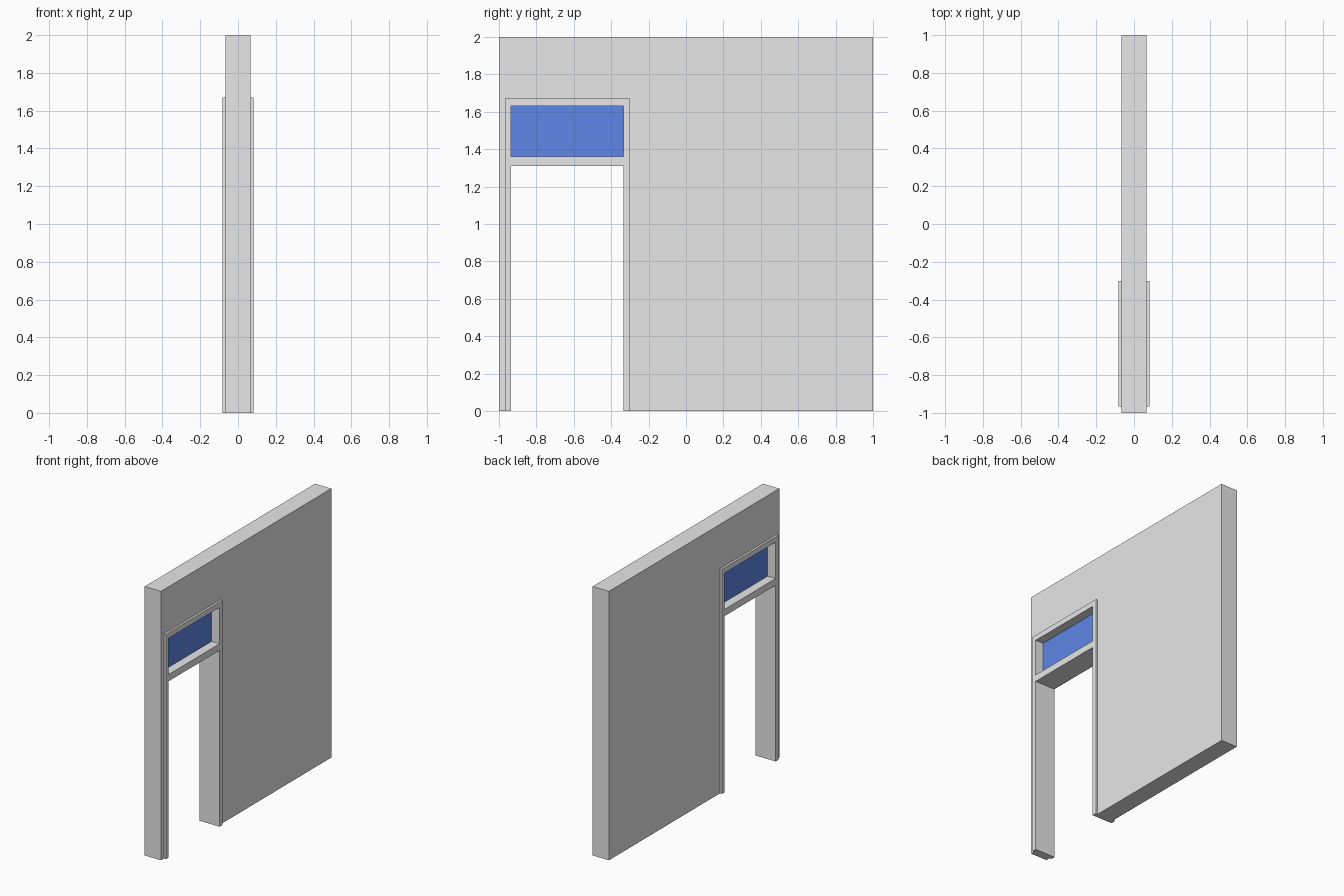
import bpy
import bmesh

if "Cube" in bpy.data.objects:
    bpy.data.objects.remove(bpy.data.objects["Cube"])


def material(name, rgb):
    m = bpy.data.materials.new(name)
    m.diffuse_color = (*rgb, 1.0)
    m.use_nodes = True
    m.node_tree.nodes["Principled BSDF"].inputs["Base Color"].default_value = m.diffuse_color
    return m


grey = material("plaster grey", (0.8, 0.8, 0.8))
blue = material("glass blue", (0.14, 0.30, 1.0))


def slab(name, outline, half_depth, mat):
    """Extrude a (y, z) outline along x, centred on x = 0."""
    bm = bmesh.new()
    face = bm.faces.new([bm.verts.new((-half_depth, y, z)) for y, z in outline])
    new = bmesh.ops.extrude_face_region(bm, geom=[face])["geom"]
    verts = [v for v in new if isinstance(v, bmesh.types.BMVert)]
    bmesh.ops.translate(bm, verts=verts, vec=(2 * half_depth, 0, 0))
    bmesh.ops.recalc_face_normals(bm, faces=bm.faces)
    mesh = bpy.data.meshes.new(name)
    bm.to_mesh(mesh)
    bm.free()
    mesh.materials.append(mat)
    ob = bpy.data.objects.new(name, mesh)
    bpy.context.collection.objects.link(ob)
    return ob


def rect(y0, y1, z0, z1):
    return [(y0, z0), (y1, z0), (y1, z1), (y0, z1)]


def arch(y0, y1, top, a, b, head):
    """Outline of a rectangle with a doorway cut up from the floor."""
    return [(y0, 0), (a, 0), (a, head), (b, head), (b, 0), (y1, 0), (y1, top), (y0, top)]


# Frame limits: outer edge, inner edge, heights
OUT0, OUT1, OUT_TOP = -0.967, -0.303, 1.67
IN0, IN1, IN_TOP = -0.935, -0.335, 1.63

# Wall with a doorway
slab("wall", arch(-1, 1, 2, OUT0, OUT1, OUT_TOP), 0.067, grey)

# Door frame standing slightly proud of both wall faces
slab("door_frame", arch(OUT0, OUT1, OUT_TOP, IN0, IN1, IN_TOP), 0.083, grey)

# Transom bar and the glass above it
slab("transom_bar", rect(IN0, IN1, 1.31, 1.36), 0.083, grey)
slab("transom_glass", rect(IN0, IN1, 1.36, IN_TOP), 0.017, blue)
